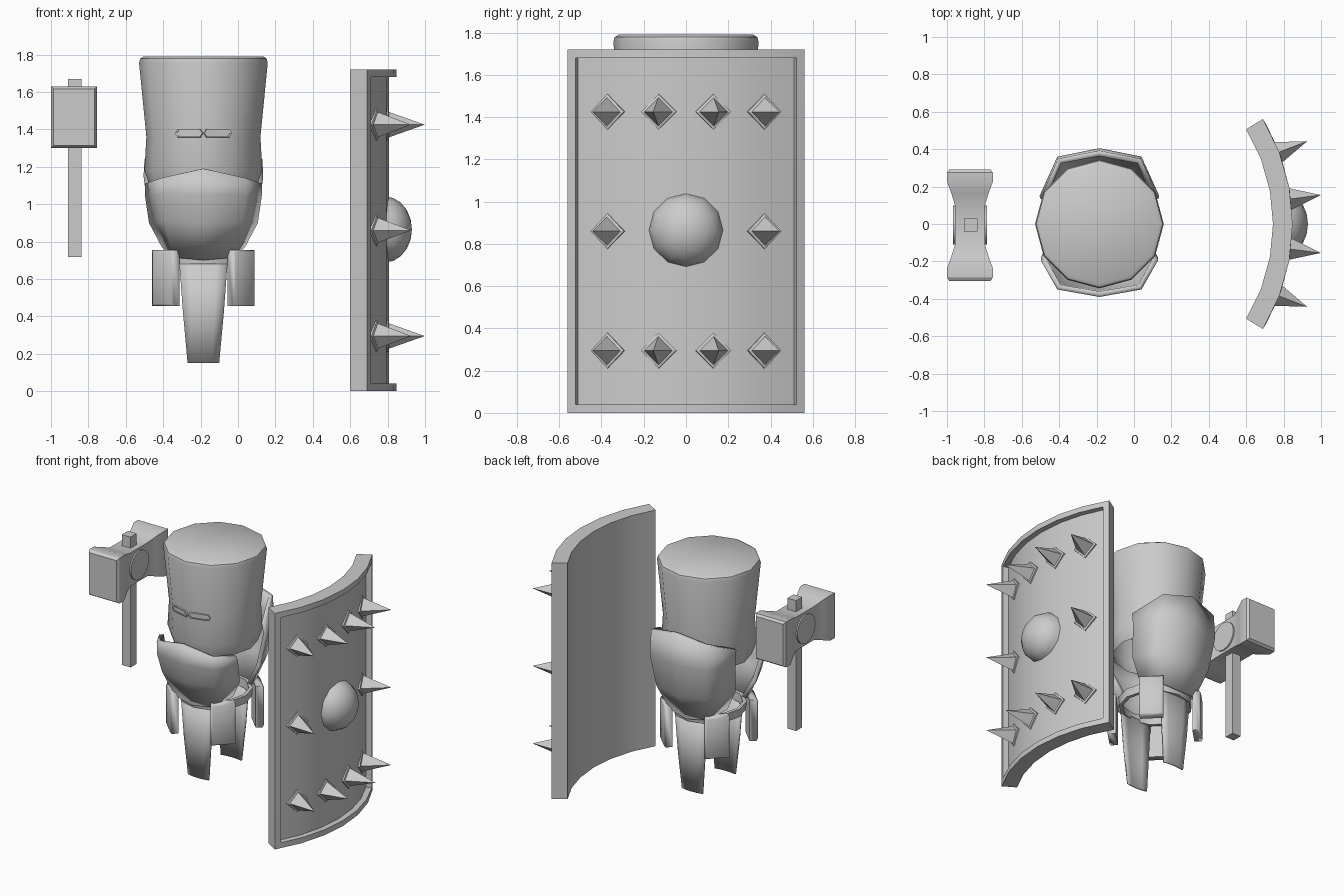
import bpy, bmesh, math
from mathutils import Matrix, Vector

if "Cube" in bpy.data.objects:
    bpy.data.objects.remove(bpy.data.objects["Cube"])

CX = -0.185  # body axis
grey = bpy.data.materials.new("grey")
grey.diffuse_color = (0.6, 0.6, 0.6, 1)
grey.use_nodes = True
grey.node_tree.nodes["Principled BSDF"].inputs["Base Color"].default_value = grey.diffuse_color


def finish(bm, name, smooth=None, fix=True):
    if fix:
        bmesh.ops.recalc_face_normals(bm, faces=bm.faces[:])
    me = bpy.data.meshes.new(name)
    bm.to_mesh(me)
    bm.free()
    me.materials.append(grey)
    ob = bpy.data.objects.new(name, me)
    bpy.context.collection.objects.link(ob)
    if smooth:
        for o in bpy.context.selected_objects:
            o.select_set(False)
        ob.select_set(True)
        bpy.context.view_layer.objects.active = ob
        bpy.ops.object.shade_smooth_by_angle(angle=math.radians(smooth))
    return ob


def loft(bm, rings, closed_rows=True, wrap=False, caps=False):
    """Skin a list of equally long point rows."""
    vs = [[bm.verts.new(p) for p in r] for r in rings]
    pairs = list(zip(vs, vs[1:])) + ([(vs[-1], vs[0])] if wrap else [])
    n = len(vs[0])
    for a, b in pairs:
        for i in range(n if closed_rows else n - 1):
            j = (i + 1) % n
            bm.faces.new((a[i], a[j], b[j], b[i]))
    if caps:
        bm.faces.new(vs[0])
        bm.faces.new(vs[-1])
    return vs


def circle(r, z, n=12):
    return [(CX + r * math.cos(2 * math.pi * i / n),
             r * math.sin(2 * math.pi * i / n), z) for i in range(n)]


# Helmet
bm = bmesh.new()
vs = loft(bm, [circle(r, z) for r, z in
               ((0.285, 1.09), (0.315, 1.18), (0.305, 1.36), (0.344, 1.755), (0.338, 1.778), (0.32, 1.79))])
bm.faces.new(vs[-1])
finish(bm, "helmet", 40)

# Eye slots: raised rims with a sunken centre, one on each front facet
for name, deg in (("eye_left", -105), ("eye_right", -75)):
    a = math.radians(deg)
    out, side = Vector((math.cos(a), math.sin(a), 0)), Vector((-math.sin(a), math.cos(a), 0))
    base = Vector((CX, 0, 1.38)) + out * 0.294

    def rim(w, h, d):
        pts = ((-w, 0), (-w + .015, -h), (w - .015, -h), (w, 0), (w - .015, h), (-w + .015, h))
        return [base + side * u + out * d + Vector((0, 0, v)) for u, v in pts]
    bm = bmesh.new()
    vs = loft(bm, [rim(.079, .023, 0), rim(.077, .021, .014), rim(.068, .014, .014), rim(.068, .014, .007)])
    bm.faces.new(vs[-1])
    finish(bm, name)


# Curved sheets: five columns mirrored about the middle, rows from the bottom up.
# Row = heights at side, mid and centre, x and y scale, y of the side edge
def sheet(name, cols, rows, sign, thick, smooth=60):
    full = [(-x, y) for x, y in cols] + [cols[1], cols[0]]
    pts = []
    for *zs, sx, sy, edge in rows:
        zz = zs + [zs[1], zs[0]]
        ys = [edge if i in (0, 4) else y * sy for i, (x, y) in enumerate(full)]
        pts.append([(CX - sign * x * sx, sign * y, z) for (x, _), y, z in zip(full, ys, zz)])
    bm = bmesh.new()
    loft(bm, pts, closed_rows=False)
    ob = finish(bm, name, smooth, fix=False)
    m = ob.modifiers.new("thickness", "SOLIDIFY")
    m.thickness, m.offset = thick, -1
    return ob


sheet("chest_plate", [(.313, 0), (.225, .35), (0, .39)],
      [(.77, .715, .70, .71, .66, .105), (.90, .91, .90, .93, .89, .13),
       (1.05, 1.05, 1.05, 1, .99, .18), (1.11, 1.14, 1.19, 1, 1, .195)], -1, .03)
sheet("back_plate", [(.32, 0), (.225, .36), (0, .405)],
      [(.77, .72, .70, .69, .64, .10), (.92, .91, .90, .91, .87, .11),
       (1.15, 1.15, 1.15, 1, 1, .15), (1.24, 1.33, 1.375, .985, .97, .135)], 1, .03)
for name, s in (("front_cloth", -1), ("back_cloth", 1)):
    sheet(name, [(.13, 0), (.07, .219), (0, .222)],
          [(.15, .15, .15, .65, .91, .192), (.42, .42, .42, .84, .97, .203),
           (.70, .70, .70, 1, 1, .207)], s, .01)

# Belt
bm = bmesh.new()
loft(bm, [circle(.245, .68), circle(.25, .74), circle(.225, .74), circle(.22, .68)], wrap=True)
finish(bm, "belt", 35)

# Four hip plates on the diagonals, chamfered on the outside
for i in range(4):
    rot = Matrix.Translation((CX, 0, .605)) @ Matrix.Rotation(math.radians(45 + 90 * i), 4, "Z")
    bm = bmesh.new()

    def slab(x, w, h):
        return [rot @ Vector((x, sy * w, sz * h)) for sy, sz in ((-1, -1), (1, -1), (1, 1), (-1, 1))]
    loft(bm, [slab(.258, .0775, .15), slab(.305, .083, .15), slab(.315, .07, .138)], caps=True)
    finish(bm, f"hip_plate_{i + 1}", 60)

# Hammer head: square sections waisted towards the middle
HX, HZ = -.877, 1.465
bm = bmesh.new()
prof = ((-.305, .11, .152), (-.285, .122, .165), (-.235, .122, .165), (-.175, .1, .145), (-.11, .08, .122),
        (.10, .08, .122), (.165, .1, .145), (.225, .122, .165), (.275, .122, .165), (.292, .11, .152))
loft(bm, [[(HX - w, y, HZ - h), (HX + w, y, HZ - h), (HX + w, y, HZ + h), (HX - w, y, HZ + h)]
          for y, w, h in prof], caps=True)
finish(bm, "hammer_head", 22)

# Round bosses through the hammer head
bm = bmesh.new()
bmesh.ops.create_cone(bm, cap_ends=True, segments=16, radius1=.105, radius2=.105, depth=.18,
                      matrix=Matrix.Translation((HX, -.005, HZ)) @ Matrix.Rotation(math.pi / 2, 4, "Y"))
finish(bm, "hammer_boss", 35)

# Hammer handle
bm = bmesh.new()
bmesh.ops.create_cube(bm, size=1, matrix=Matrix.Translation((HX + .004, -.005, 1.193))
                      @ Matrix.Diagonal((.07, .07, .95, 1)))
finish(bm, "hammer_handle")

# Shield: curved slab with a raised rim around a sunken face
SX, R_IN, R_FACE, R_OUT, ARC, H = -.227, .97, 1.035, 1.075, 31.5, 1.72


def arc(r, deg, z):
    a = math.radians(deg)
    return (SX + r * math.cos(a), r * math.sin(a), z)


N, RIM, FACE = 6, 29.1, 29.6
bm = bmesh.new()
sections = []
for i in range(N + 1):
    t = 2 * i / N - 1
    o, n, f = t * ARC, t * RIM, t * FACE
    sections.append([arc(R_IN, o, 0), arc(R_OUT, o, 0), arc(R_OUT, n, .04), arc(R_FACE, f, .04),
                     arc(R_FACE, f, H - .04), arc(R_OUT, n, H - .04), arc(R_OUT, o, H), arc(R_IN, o, H)])
vs = loft(bm, sections)
for v in (vs[0], vs[-1]):
    bm.faces.new((v[0], v[1], v[6], v[7]))   # outer side wall
    bm.faces.new((v[1], v[2], v[5], v[6]))   # rim front
    bm.faces.new((v[2], v[3], v[4], v[5]))   # inner rim wall
finish(bm, "shield", 20)

# Shield boss: half a flattened ball on the face
bm = bmesh.new()
bmesh.ops.create_uvsphere(bm, u_segments=12, v_segments=10, radius=1,
                          matrix=Matrix.Translation((.785, 0, .865)) @ Matrix.Diagonal((.145, .177, .177, 1))
                          @ Matrix.Rotation(math.pi / 2, 4, "Y"))
bmesh.ops.delete(bm, geom=[v for v in bm.verts if v.co.x < .78], context="VERTS")
finish(bm, "shield_boss", 40)

# Shield spikes: diamond foot and four-sided point, aimed outwards along the curve
spots = [(d, z) for z in (.295, 1.425) for d in (-21, -7.2, 7.2, 21)] + [(-21, .86), (21, .86)]
for i, (d, z) in enumerate(spots):
    a = math.radians(d)
    out, side = Vector((math.cos(a), math.sin(a), 0)), Vector((-math.sin(a), math.cos(a), 0))

    def diamond(r, s):
        c = Vector((SX, 0, z)) + out * r
        return [c + side * s, c + Vector((0, 0, s)), c - side * s, c - Vector((0, 0, s))]
    bm = bmesh.new()
    vs = loft(bm, [diamond(1.01, .086), diamond(1.04, .084), diamond(1.044, .067)])
    tip = bm.verts.new(Vector((SX, 0, z)) + out * 1.235)
    bm.faces.new(vs[0])
    for k in range(4):
        bm.faces.new((vs[-1][k], vs[-1][(k + 1) % 4], tip))
    finish(bm, f"spike_{i + 1}")
